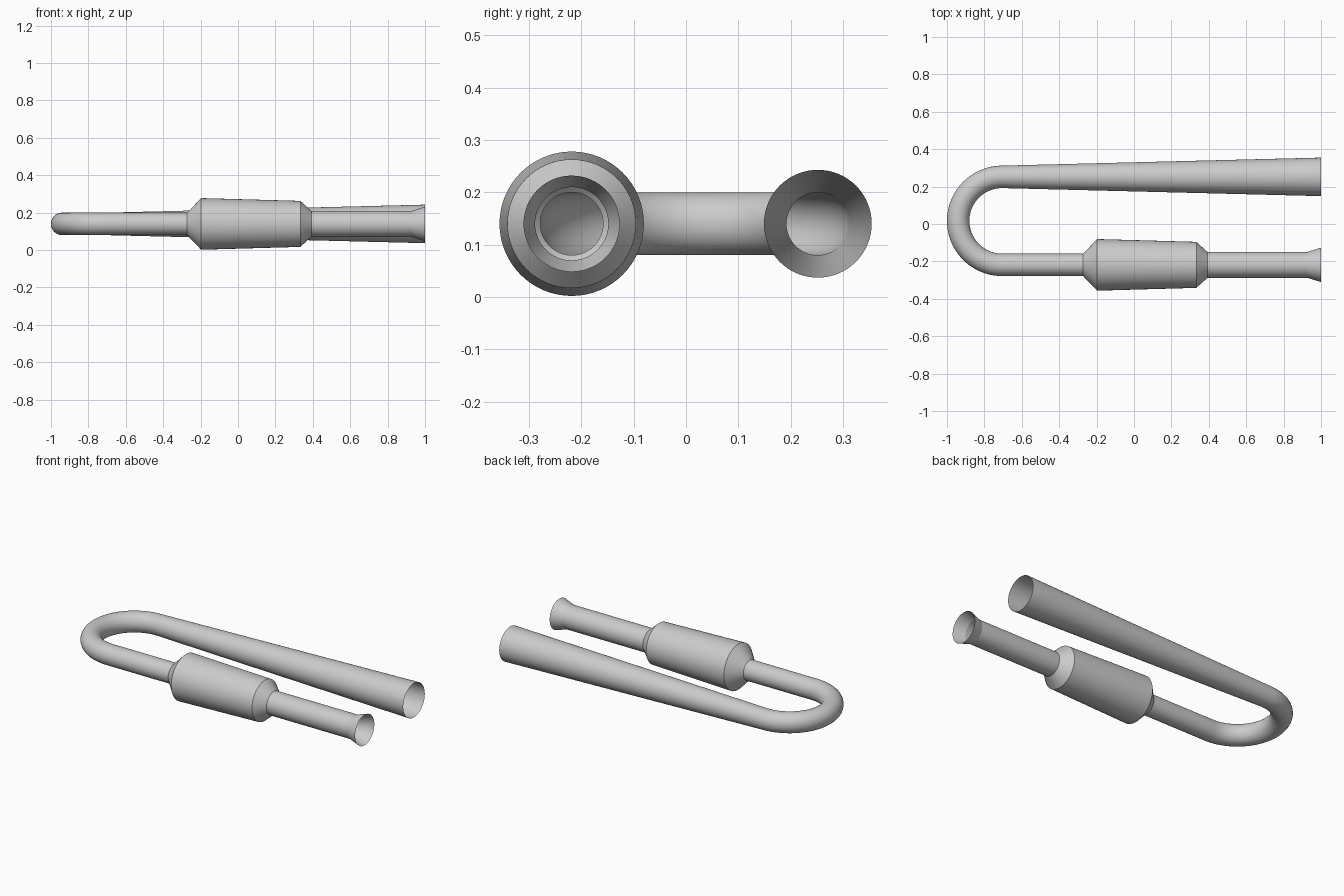
import bpy, bmesh, math
from mathutils import Vector

if "Cube" in bpy.data.objects:
    bpy.data.objects.remove(bpy.data.objects["Cube"])

N = 64           # sides of every tube
Z = 0.14         # height of the tube axis
Y_IN, Y_OUT = -0.2185, 0.252
MID, BEND = (Y_IN + Y_OUT) / 2, (Y_OUT - Y_IN) / 2
BX = -1 + BEND + 0.06


def tube(name, rings):
    """Thin open tube through rings of (centre x, centre y, heading angle, radius)."""
    bm = bmesh.new()
    loops = []
    for x, y, a, r in rings:
        side = Vector((-math.sin(a), math.cos(a), 0))
        loops.append([bm.verts.new(Vector((x, y, Z)) + r * (side * math.cos(t) + Vector((0, 0, math.sin(t)))))
                      for t in (2 * math.pi * i / N for i in range(N))])
    for p, q in zip(loops, loops[1:]):
        for i in range(N):
            j = (i + 1) % N
            bm.faces.new((p[i], p[j], q[j], q[i]))
    # rings run along the heading, so flip to face outward
    bmesh.ops.reverse_faces(bm, faces=bm.faces[:])
    mesh = bpy.data.meshes.new(name)
    bm.to_mesh(mesh)
    bm.free()
    ob = bpy.data.objects.new(name, mesh)
    bpy.context.collection.objects.link(ob)
    bpy.ops.object.select_all(action='DESELECT')
    ob.select_set(True)
    bpy.context.view_layer.objects.active = ob
    bpy.ops.object.shade_smooth_by_angle(angle=math.radians(15))
    return ob


def straight(name, y, profile):
    return tube(name, [(x, y, 0, r) for x, r in profile])


# Intake pipe with flared mouth
straight("intake_pipe", Y_IN, [(0.392, 0.07), (0.93, 0.07), (1.0, 0.092)])

# Combustion chamber with conical ends
straight("combustion_chamber", Y_IN,
         [(-0.272, 0.06), (-0.197, 0.138), (0.333, 0.123), (0.392, 0.07)])

# Pipe from the chamber to the bend
straight("connecting_pipe", Y_IN, [(BX, 0.06), (-0.272, 0.06)])

# U-shaped return bend
steps = 48
bend = []
for k in range(steps + 1):
    t = math.pi / 2 + math.pi * k / steps
    bend.append((BX + BEND * math.cos(t), MID + BEND * math.sin(t), t + math.pi / 2, 0.06))
tube("return_bend", bend)

# Widening tail pipe
straight("tail_pipe", Y_OUT, [(BX, 0.06), (1.0, 0.103)])
